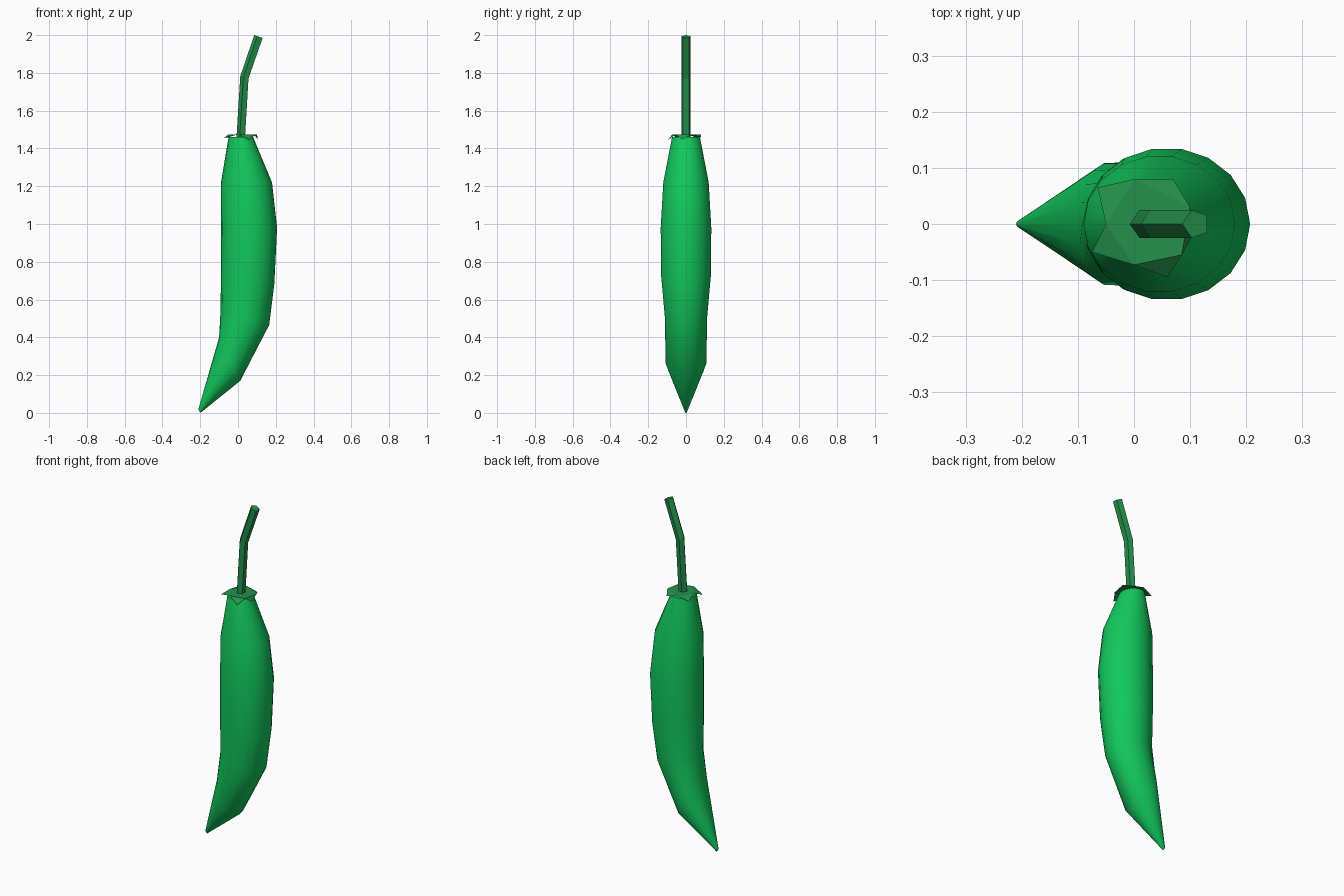
import bpy
import bmesh
import math
from mathutils import Vector

if "Cube" in bpy.data.objects:
    bpy.data.objects.remove(bpy.data.objects["Cube"])


def material(name, color):
    m = bpy.data.materials.new(name)
    m.diffuse_color = (*color, 1)
    m.use_nodes = True
    m.node_tree.nodes["Principled BSDF"].inputs["Base Color"].default_value = m.diffuse_color
    return m


pod_green = material("pod green", (0.006, 0.58, 0.11))
stem_green = material("stem green", (0.018, 0.28, 0.07))


def finish(bm, name, mat, smooth=False, closed=True):
    if closed:
        bmesh.ops.recalc_face_normals(bm, faces=bm.faces)
    for f in bm.faces:
        f.smooth = smooth and len(f.verts) <= 4
    me = bpy.data.meshes.new(name)
    bm.to_mesh(me)
    bm.free()
    me.materials.append(mat)
    ob = bpy.data.objects.new(name, me)
    bpy.context.collection.objects.link(ob)
    return ob


def loft(name, mat, rings, sides, start=0.0, smooth=False):
    """Skin rings given as (left x, left z, right x, right z, half depth in y)."""
    bm = bmesh.new()
    loops = []
    for lx, lz, rx, rz, d in rings:
        c = Vector(((lx + rx) / 2, 0, (lz + rz) / 2))
        u = Vector(((rx - lx) / 2, 0, (rz - lz) / 2))
        loop = []
        for i in range(sides):
            a = start + 2 * math.pi * i / sides
            loop.append(bm.verts.new(c + u * math.cos(a) + Vector((0, d * math.sin(a), 0))))
        loops.append(loop)
    for a, b in zip(loops, loops[1:]):
        for i in range(sides):
            j = (i + 1) % sides
            bm.faces.new((a[i], a[j], b[j], b[i]))
    bm.faces.new(loops[0])
    bm.faces.new(loops[-1])
    return finish(bm, name, mat, smooth)


# curved pepper pod, tapering to a side-swept tip
loft("pod", pod_green, [
    (-0.05, 1.46, 0.08, 1.46, 0.075),
    (-0.09, 1.22, 0.18, 1.22, 0.122),
    (-0.09, 0.98, 0.207, 0.98, 0.136),
    (-0.09, 0.80, 0.192, 0.68, 0.134),
    (-0.092, 0.55, 0.165, 0.465, 0.113),
    (-0.10, 0.40, 0.012, 0.17, 0.110),
    (-0.21, 0.018, -0.199, 0.0, 0.006),
], 18, smooth=True)

# bent five-sided stem
loft("stem", stem_green, [
    (-0.008, 1.46, 0.042, 1.46, 0.026),
    (0.012, 1.783, 0.06, 1.768, 0.026),
    (0.086, 2.0, 0.135, 1.983, 0.026),
], 5, start=math.pi / 5)

# leafy cap: thin star with drooping points
bm = bmesh.new()
rim = [(0.105, -0.02, 1.448), (0.1, 0.03, 1.475), (0.07, 0.08, 1.458),
       (0.0, 0.08, 1.475), (-0.065, 0.065, 1.455), (-0.05, 0.0, 1.475),
       (-0.075, -0.05, 1.455), (0.0, -0.073, 1.475), (0.06, -0.095, 1.445),
       (0.085, -0.055, 1.474)]
verts = [bm.verts.new(p) for p in rim]
inner = [verts[i] for i in range(1, 10, 2)]
bm.faces.new(inner)
for i in range(0, 10, 2):
    bm.faces.new((verts[i - 1], verts[i], verts[i + 1]))
finish(bm, "calyx", stem_green, closed=False)
